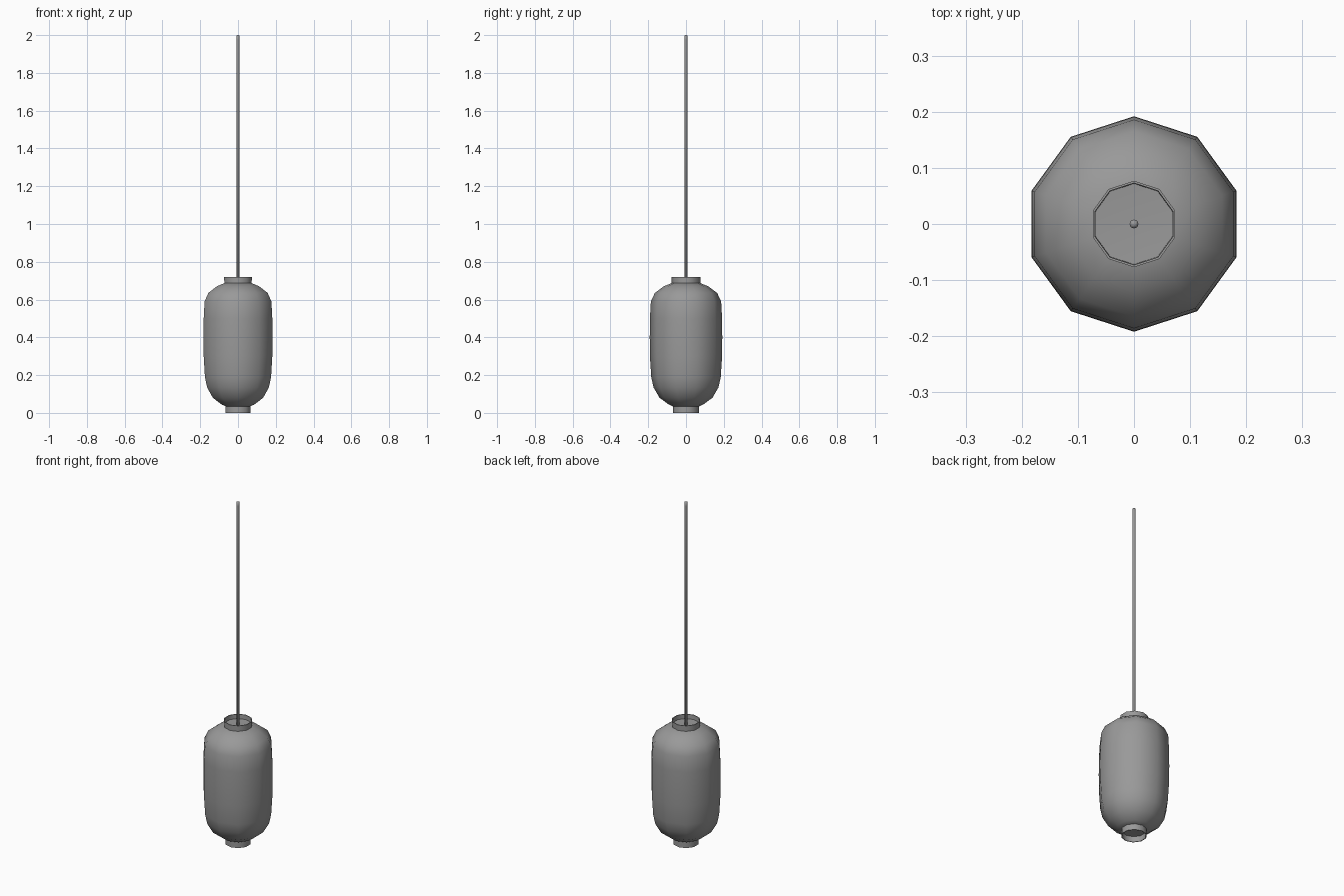
import bpy, bmesh, math

if "Cube" in bpy.data.objects:
    bpy.data.objects.remove(bpy.data.objects["Cube"])

SIDES = 10

grey = bpy.data.materials.new("lantern grey")
grey.diffuse_color = (0.32, 0.32, 0.32, 1)
grey.use_nodes = True
grey.node_tree.nodes["Principled BSDF"].inputs["Base Color"].default_value = grey.diffuse_color


def lathe(name, profile, sides, smooth_angle=None):
    """Revolve (radius, height) points around z; zero radius makes a pole."""
    bm = bmesh.new()
    rings = []
    for r, z in profile:
        n = 1 if r == 0 else sides
        # one corner points along +y
        rings.append([bm.verts.new((r * math.sin(2 * math.pi * i / sides),
                                    r * math.cos(2 * math.pi * i / sides), z))
                      for i in range(n)])
    for a, b in zip(rings, rings[1:]):
        for i in range(sides):
            j = (i + 1) % sides
            corners = [a[i % len(a)], a[j % len(a)], b[j % len(b)], b[i % len(b)]]
            bm.faces.new(list(dict.fromkeys(corners)))
    bmesh.ops.recalc_face_normals(bm, faces=bm.faces)
    mesh = bpy.data.meshes.new(name)
    bm.to_mesh(mesh)
    bm.free()
    mesh.materials.append(grey)
    mesh.shade_smooth()
    ob = bpy.data.objects.new(name, mesh)
    bpy.context.collection.objects.link(ob)
    if smooth_angle:
        bpy.ops.object.select_all(action='DESELECT')
        ob.select_set(True)
        bpy.context.view_layer.objects.active = ob
        bpy.ops.object.shade_smooth_by_angle(angle=math.radians(smooth_angle))
    return ob


# Rounded paper shade
lathe("lantern_shade", [
    (0, 0.035), (0.07, 0.035), (0.092, 0.045), (0.14, 0.08), (0.172, 0.135),
    (0.184, 0.19), (0.191, 0.30), (0.192, 0.40), (0.191, 0.50), (0.186, 0.59),
    (0.165, 0.635), (0.118, 0.67), (0.074, 0.688), (0, 0.688)], SIDES)

# Collars at both ends, open like shallow cups
lathe("top_collar", [(0, 0.69), (0.072, 0.694), (0.073, 0.72), (0.077, 0.72),
                     (0.076, 0.68), (0, 0.68)], SIDES, 50)
lathe("bottom_collar", [(0, 0.034), (0.064, 0.032), (0.065, 0.0), (0.069, 0.0),
                        (0.069, 0.045), (0, 0.045)], SIDES, 50)

# Hanging cord with a softly rounded tip
lathe("hanging_cord", [(0, 0.685), (0.008, 0.685), (0.008, 1.975),
                       (0.008, 1.996), (0, 2.0)], 8)
